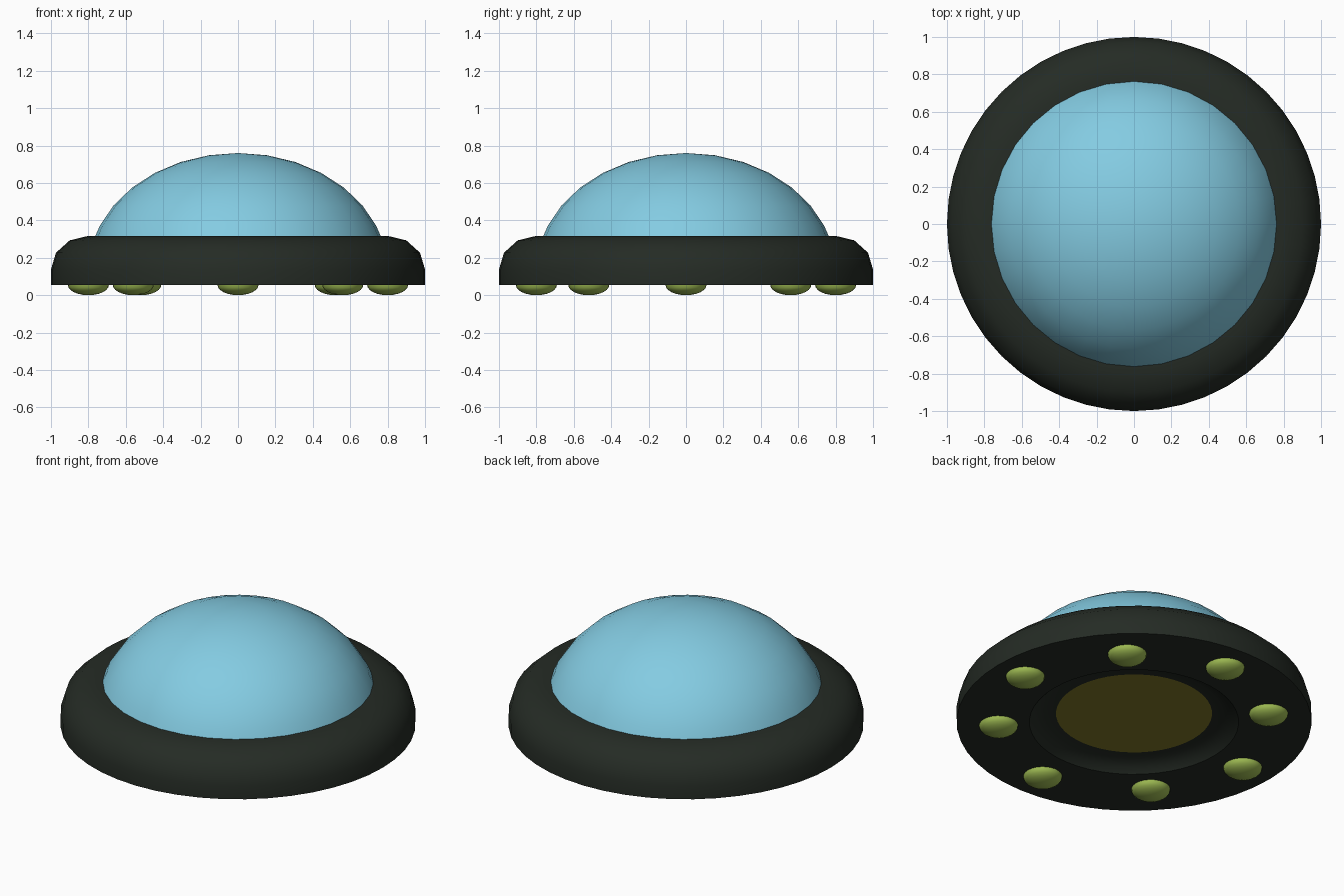
import bpy, bmesh, math

if "Cube" in bpy.data.objects:
    bpy.data.objects.remove(bpy.data.objects["Cube"])


def material(name, color):
    m = bpy.data.materials.new(name)
    m.diffuse_color = (*color, 1)
    m.use_nodes = True
    m.node_tree.nodes["Principled BSDF"].inputs["Base Color"].default_value = m.diffuse_color
    return m


def lathe(name, profile, segments, mat, angle=40):
    """Spin an (r, z) profile around the z axis; points on the axis are welded."""
    bm = bmesh.new()
    verts = [bm.verts.new((r, 0, z)) for r, z in profile]
    edges = [bm.edges.new(pair) for pair in zip(verts, verts[1:])]
    bmesh.ops.spin(bm, geom=verts + edges, cent=(0, 0, 0), axis=(0, 0, 1),
                   angle=2 * math.pi, steps=segments, use_merge=True)
    bmesh.ops.remove_doubles(bm, verts=bm.verts, dist=1e-4)
    bmesh.ops.recalc_face_normals(bm, faces=bm.faces)
    # Open surfaces get their normals pointed outward along the profile
    mesh = bpy.data.meshes.new(name)
    bm.to_mesh(mesh)
    bm.free()
    obj = bpy.data.objects.new(name, mesh)
    bpy.context.collection.objects.link(obj)
    mesh.materials.append(mat)
    bpy.ops.object.select_all(action='DESELECT')
    obj.select_set(True)
    bpy.context.view_layer.objects.active = obj
    bpy.ops.object.shade_smooth_by_angle(angle=math.radians(angle))
    return obj


hull_mat = material("hull_dark", (0.018, 0.024, 0.018))
glass_mat = material("dome_blue", (0.23, 0.60, 0.76))
light_mat = material("light_green", (0.36, 0.52, 0.09))
hatch_mat = material("hatch_yellow", (0.22, 0.19, 0.02))

# Ring-shaped hull: rounded shoulder, flat underside, recess in the middle
shoulder = [(0.8 + 0.2 * math.cos(math.radians(a)), 0.137 + 0.18 * math.sin(math.radians(a)))
            for a in (0, 30, 60, 90)]
hull = [(0.44, 0.111), (0.50, 0.106), (0.56, 0.085), (0.59, 0.055), (1.0, 0.055)]
lathe("hull", hull + shoulder + [(0.74, 0.317)], 48, hull_mat)

# Dome: upper part of a flattened sphere, sunk slightly into the hull
dome = [(0.8 * math.sin(math.radians(a)), 0.13 + 0.63 * math.cos(math.radians(a)))
        for a in (0, 11.25, 22.5, 33.75, 45, 56.25, 67.5, 75)]
lathe("dome", dome, 32, glass_mat)

# Round hatch closing the recess underneath
lathe("hatch", [(0, 0.14), (0.44, 0.14), (0.44, 0.111), (0, 0.111)], 48, hatch_mat)

# Eight lights under the rim
spots = [(0.8, 0), (-0.8, 0), (0, 0.8), (0, -0.8),
         (0.52, 0.56), (-0.52, 0.56), (0.56, -0.52), (-0.56, -0.52)]
bulb = [(0.11 * math.sin(math.radians(a)), 0.055 - 0.055 * math.cos(math.radians(a)))
        for a in range(0, 91, 15)]
for i, (x, y) in enumerate(spots):
    light = lathe(f"light_{i + 1}", bulb, 24, light_mat)
    light.location = (x, y, 0)
